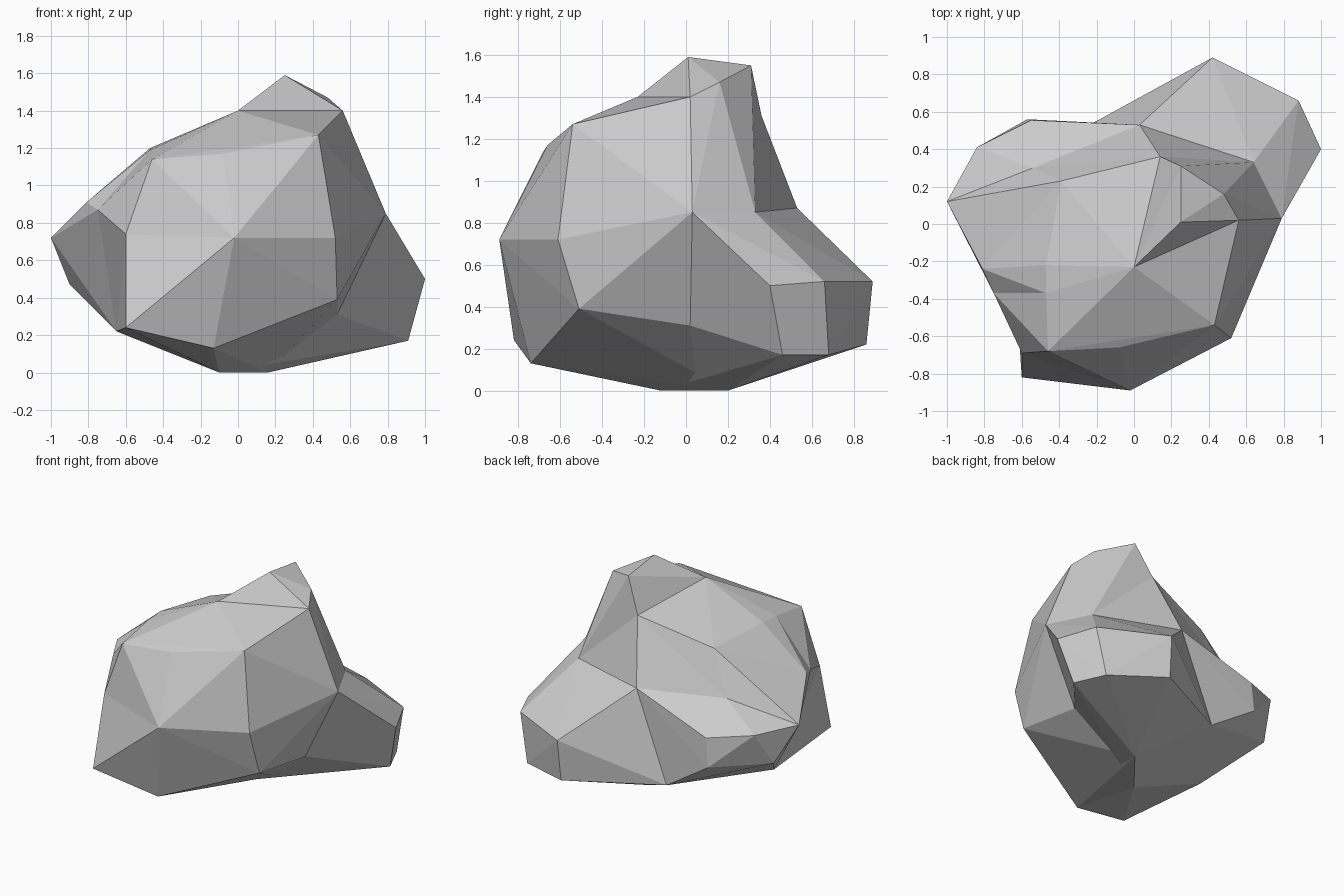
import bpy, bmesh, math
from mathutils import Vector

if "Cube" in bpy.data.objects:
    bpy.data.objects.remove(bpy.data.objects["Cube"])

# corner points shared where the chunks of the boulder meet
SHOULDER = [(.64, .33, .85), (.79, .03, .85), (.03, .53, .87)]
CREST = [(0, -.23, 1.40), (.56, .02, 1.40), (.14, .36, 1.31)]
BASE = [(.53, .02, .31), (-.22, .54, .23), (.16, .20, 0), (-.10, -.12, 0)]
SEAM = [(-.47, -.37, 1.19), (-.75, -.37, .87), (-.65, -.09, .22)]


def chunk(name, points, dents=()):
    """Faceted convex chunk of stone; each dent is (corner, outward push),
    hulled while pushed out and then pressed back in."""
    bm = bmesh.new()
    for p in points:
        bm.verts.new(p)
    pressed = [(bm.verts.new(Vector(d) + Vector(push)), d) for d, push in dents]
    bmesh.ops.convex_hull(bm, input=bm.verts)
    for v, d in pressed:
        v.co = d
    loose = [v for v in bm.verts if not v.link_faces]
    bmesh.ops.delete(bm, geom=loose, context='VERTS')
    bmesh.ops.dissolve_limit(bm, angle_limit=math.radians(1),
                             verts=bm.verts, edges=bm.edges)
    bmesh.ops.recalc_face_normals(bm, faces=bm.faces)
    me = bpy.data.meshes.new(name)
    bm.to_mesh(me)
    bm.free()
    ob = bpy.data.objects.new(name, me)
    bpy.context.collection.objects.link(ob)
    return ob


# front mass, with a dent at the lower left
rock = chunk("boulder",
             [(-.60, -.82, .24), (-.13, -.74, .13), (-.02, -.89, .72),
              (.52, -.61, .72), (.53, -.51, .39), (.43, -.54, 1.27),
              (-.08, -.66, 1.17), (-.46, -.68, 1.14)]
             + SEAM + SHOULDER + CREST + BASE,
             dents=[((-.60, -.69, .74), (-.10, -.15, 0))])

# left lobe, dented at the back
lobe = chunk("boulder_lobe",
             [(-.81, -.24, .91), (-.47, -.22, 1.20), (-1, .12, .72), (-.84, .41, .71),
              (-.90, .27, .47), (-.55, .555, .67), (-.57, .56, .46),
              CREST[0], CREST[2], SHOULDER[2], BASE[1], BASE[3]] + SEAM,
             dents=[((-.54, .30, .86), (-.08, .18, .13)),
                    ((-.39, .23, 1.16), (0, .06, .10))])

# peak on top and low foot at the back right
peak = chunk("boulder_peak", [(.25, .01, 1.59), (.25, .31, 1.55), (.48, .16, 1.47)]
             + CREST[:2] + SHOULDER, dents=[(CREST[2], (-.05, .11, .05))])
foot = chunk("boulder_foot", [(1, .40, .50), (.88, .66, .52), (.42, .89, .52),
                              (.91, .46, .17), (.81, .68, .17), (.41, .86, .22)]
             + SHOULDER + BASE)

# fuse the chunks into one stone
for part in (lobe, peak, foot):
    mod = rock.modifiers.new("fuse_" + part.name, 'BOOLEAN')
    mod.operation = 'UNION'
    mod.solver = 'EXACT'
    mod.object = part
bpy.context.view_layer.objects.active = rock
for mod in list(rock.modifiers):
    bpy.ops.object.modifier_apply(modifier=mod.name)
for part in (lobe, peak, foot):
    bpy.data.objects.remove(part)
